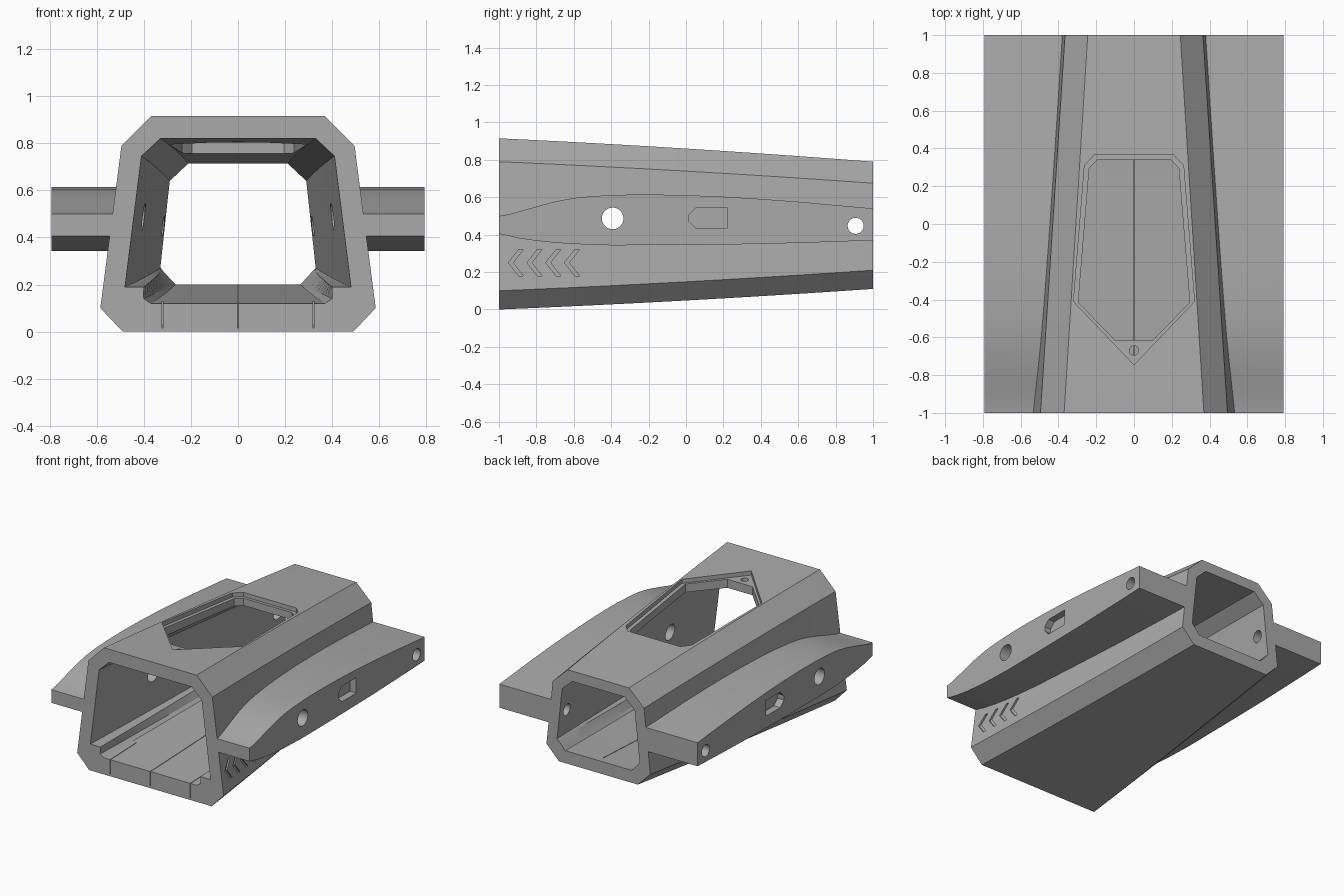
import bpy, bmesh, math

if "Cube" in bpy.data.objects:
    bpy.data.objects.remove(bpy.data.objects["Cube"])

grey = bpy.data.materials.new("hull_grey")
grey.diffuse_color = (0.40, 0.40, 0.40, 1)
grey.use_nodes = True
grey.node_tree.nodes["Principled BSDF"].inputs["Base Color"].default_value = grey.diffuse_color


def prism(name, pts, lo, hi):
    """Solid between two mappings of one flat outline."""
    bm = bmesh.new()
    a = [bm.verts.new(lo(*p)) for p in pts]
    b = [bm.verts.new(hi(*p)) for p in pts]
    bm.faces.new(a[::-1])
    bm.faces.new(b)
    n = len(pts)
    for i in range(n):
        j = (i + 1) % n
        bm.faces.new((a[i], a[j], b[j], b[i]))
    return finish(name, bm)


def finish(name, bm):
    bmesh.ops.recalc_face_normals(bm, faces=bm.faces)
    mesh = bpy.data.meshes.new(name)
    bm.to_mesh(mesh)
    bm.free()
    mesh.materials.append(grey)
    ob = bpy.data.objects.new(name, mesh)
    bpy.context.collection.objects.link(ob)
    return ob


def ease(y):
    """Bowed progress from nose (0) to tail (1)."""
    t = (y + 1) / 2
    return 0.75 * t + 0.25 * t * t


def at(front, back, y):
    t = (y + 1) / 2
    return (front[0] + (back[0] - front[0]) * t,
            front[1] + (back[1] - front[1]) * ease(y))


def loft(name, front, back, ys):
    """Mirrored half section lofted along y."""
    bm = bmesh.new()
    rings = []
    for y in ys:
        half = [at(f, b, y) for f, b in zip(front, back)]
        ring = half + [(-x, z) for x, z in reversed(half)]
        rings.append([bm.verts.new((x, y, z)) for x, z in ring])
    n = len(rings[0])
    for r, s in zip(rings, rings[1:]):
        for i in range(n):
            j = (i + 1) % n
            bm.faces.new((r[i], r[j], s[j], s[i]))
    bm.faces.new(rings[0])
    bm.faces.new(rings[-1])
    return finish(name, bm)


def combine(target, tool, op):
    m = target.modifiers.new(op, "BOOLEAN")
    m.operation, m.solver, m.object = op, "EXACT", tool
    bpy.context.view_layer.objects.active = target
    bpy.ops.object.modifier_apply(modifier=m.name)
    bpy.data.objects.remove(tool)


def cut(tool):
    combine(hull, tool, "DIFFERENCE")


# Tapered hull shell
OUT_F = [(0.37, 0.915), (0.495, 0.79), (0.585, 0.10), (0.49, 0.0)]
OUT_B = [(0.245, 0.79), (0.365, 0.675), (0.415, 0.21), (0.315, 0.11)]
IN_F = [(0.33, 0.82), (0.41, 0.745), (0.48, 0.19), (0.40, 0.19), (0.40, 0.14), (0.37, 0.12)]
IN_B = [(0.21, 0.715), (0.29, 0.64), (0.33, 0.27), (0.322, 0.262), (0.275, 0.21), (0.265, 0.20)]
steps = [-1 + i / 6 for i in range(13)]
hull = loft("hull", OUT_F, OUT_B, steps)


def roof(y):
    return at(OUT_F[0], OUT_B[0], y)[1]


def keel(y):
    return at(OUT_F[3], OUT_B[3], y)[1]


def side(y, z):
    a, b = at(OUT_F[1], OUT_B[1], y), at(OUT_F[2], OUT_B[2], y)
    return a[0] + (b[0] - a[0]) * (z - a[1]) / (b[1] - a[1])


# Side wings with a curved edge profile
wing_top = [(-1, .50), (-.95, .508), (-.9, .522), (-.8, .55), (-.7, .577), (-.6, .596),
            (-.5, .606), (-.35, .613), (-.2, .615), (0, .611), (.2, .603), (.4, .591),
            (.6, .576), (.8, .558), (1, .54)]
wing_low = [(1, .37), (.8, .362), (.4, .35), (0, .345), (-.4, .343), (-.6, .35),
            (-.7, .357), (-.8, .367), (-.9, .382), (-1, .405)]
for s in (-1, 1):
    wing = prism("wing", wing_top + wing_low,
                 lambda y, z: (s * (side(y, z) - 0.04), y, z),
                 lambda y, z: (s * 0.792, y, z))
    combine(hull, wing, "UNION")

# Open interior with floor ledges
cut(loft("interior", IN_F, IN_B, [-1.05] + steps[1:-1] + [1.05]))


# Round holes running through both wings and walls
def circle(cx, cy, r, n=24):
    return [(cx + r * math.cos(2 * math.pi * i / n), cy + r * math.sin(2 * math.pi * i / n))
            for i in range(n)]


for y, z, r in ((-0.392, 0.487, 0.058), (0.907, 0.447, 0.043)):
    cut(prism("side_hole", circle(y, z, r), lambda y, z: (-1, y, z), lambda y, z: (1, y, z)))

# Arrow pockets and chevron grooves on each side
pocket = [(.055, .545), (.218, .545), (.218, .433), (.055, .433), (.015, .472), (.015, .505)]
for s in (-1, 1):
    cut(prism("arrow_pocket", pocket, lambda y, z: (s * 0.742, y, z), lambda y, z: (s * 0.9, y, z)))
    for k in range(4):
        y0 = -0.95 + 0.1 * k
        chevron = [(y0, .25), (y0 + .055, .32), (y0 + .08, .32),
                   (y0 + .025, .25), (y0 + .08, .18), (y0 + .055, .18)]
        cut(prism("chevron", chevron,
                  lambda y, z: (s * (side(y, z) - 0.01), y, z),
                  lambda y, z: (s * (side(y, z) + 0.03), y, z)))


# Roof hatch: shallow rim recess, opening and screw hole
def mirrored(half):
    return half + [(-x, y) for x, y in reversed(half) if x]


rim = mirrored([(.21, .365), (.262, .31), (.32, -.41), (0, -.745)])
opening = mirrored([(.195, .34), (.237, .295), (.295, -.415), (.10, -.615)])
cut(prism("hatch_rim", rim, lambda x, y: (x, y, roof(y) - 0.03), lambda x, y: (x, y, 1.1)))
for shape in (opening, circle(0, -.67, .025, 16)):
    cut(prism("hatch_opening", shape, lambda x, y: (x, y, 0.6), lambda x, y: (x, y, 1.1)))

# Thin floor seams
for cx, y1 in ((0, 0.95), (-.32, -.7), (.32, -.7)):
    strip = [(cx - .002, -1.05), (cx + .002, -1.05), (cx + .002, y1), (cx - .002, y1)]
    cut(prism("floor_seam", strip, lambda x, y: (x, y, keel(y) + 0.015), lambda x, y: (x, y, 0.3)))

# Smooth only the gentle curves
bpy.ops.object.select_all(action="DESELECT")
hull.select_set(True)
bpy.context.view_layer.objects.active = hull
bpy.ops.object.shade_smooth_by_angle(angle=math.radians(20))
